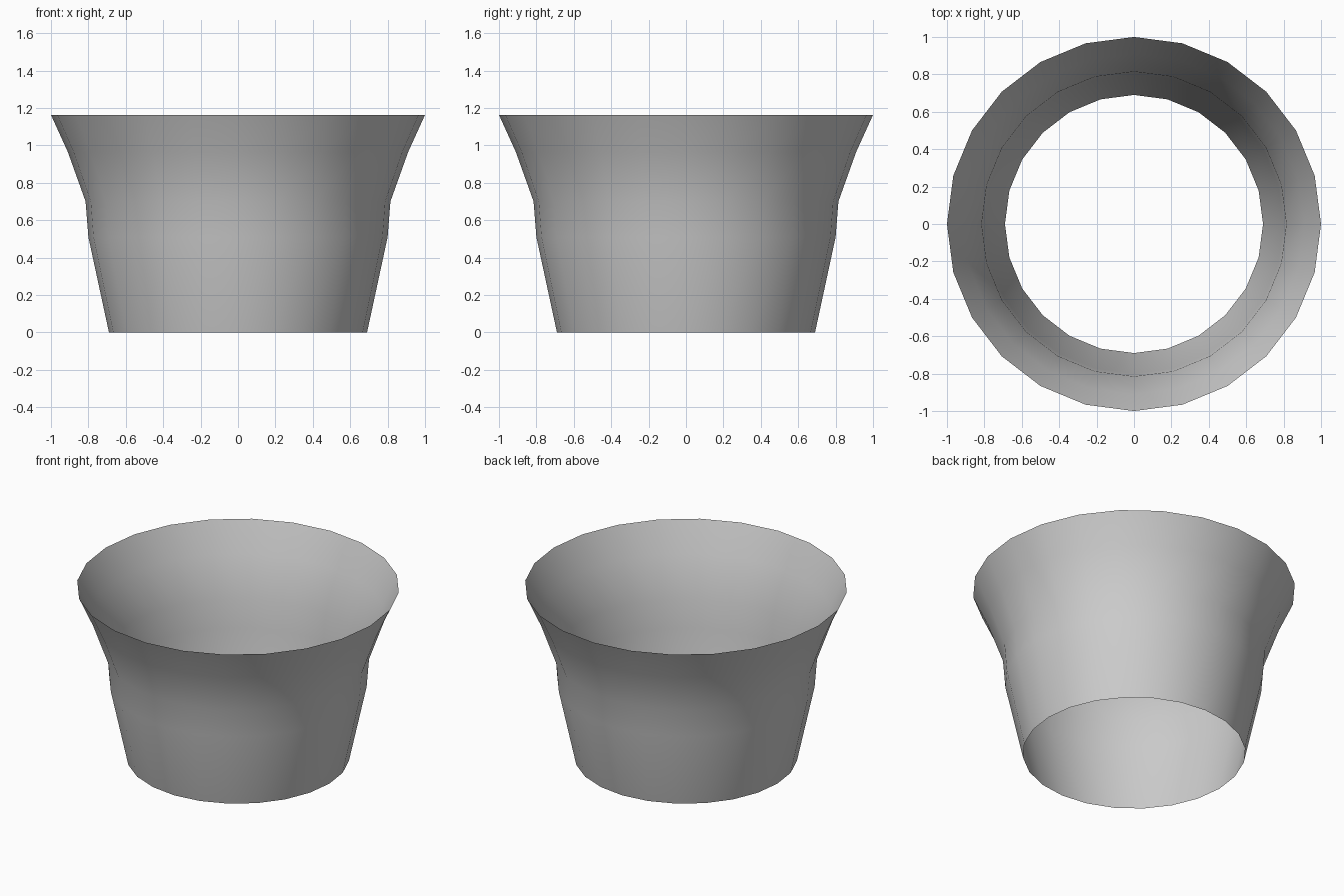
import bpy, bmesh
from math import cos, sin, tau

if "Cube" in bpy.data.objects:
    bpy.data.objects.remove(bpy.data.objects["Cube"])

SIDES = 24
# (radius, height) from the bottom opening to the flared rim
PROFILE = [(0.69, 0.0), (0.80, 0.51), (0.815, 0.70), (0.91, 0.965), (1.0, 1.163)]

# flared open sleeve, single-walled, open at both ends
bm = bmesh.new()
rings = [[bm.verts.new((r * cos(tau * i / SIDES), r * sin(tau * i / SIDES), z))
          for i in range(SIDES)] for r, z in PROFILE]
for low, high in zip(rings, rings[1:]):
    for i in range(SIDES):
        j = (i + 1) % SIDES
        bm.faces.new((low[i], low[j], high[j], high[i])).smooth = True

mesh = bpy.data.meshes.new("flared_sleeve")
bm.to_mesh(mesh)
bm.free()
sleeve = bpy.data.objects.new("flared_sleeve", mesh)
bpy.context.collection.objects.link(sleeve)
